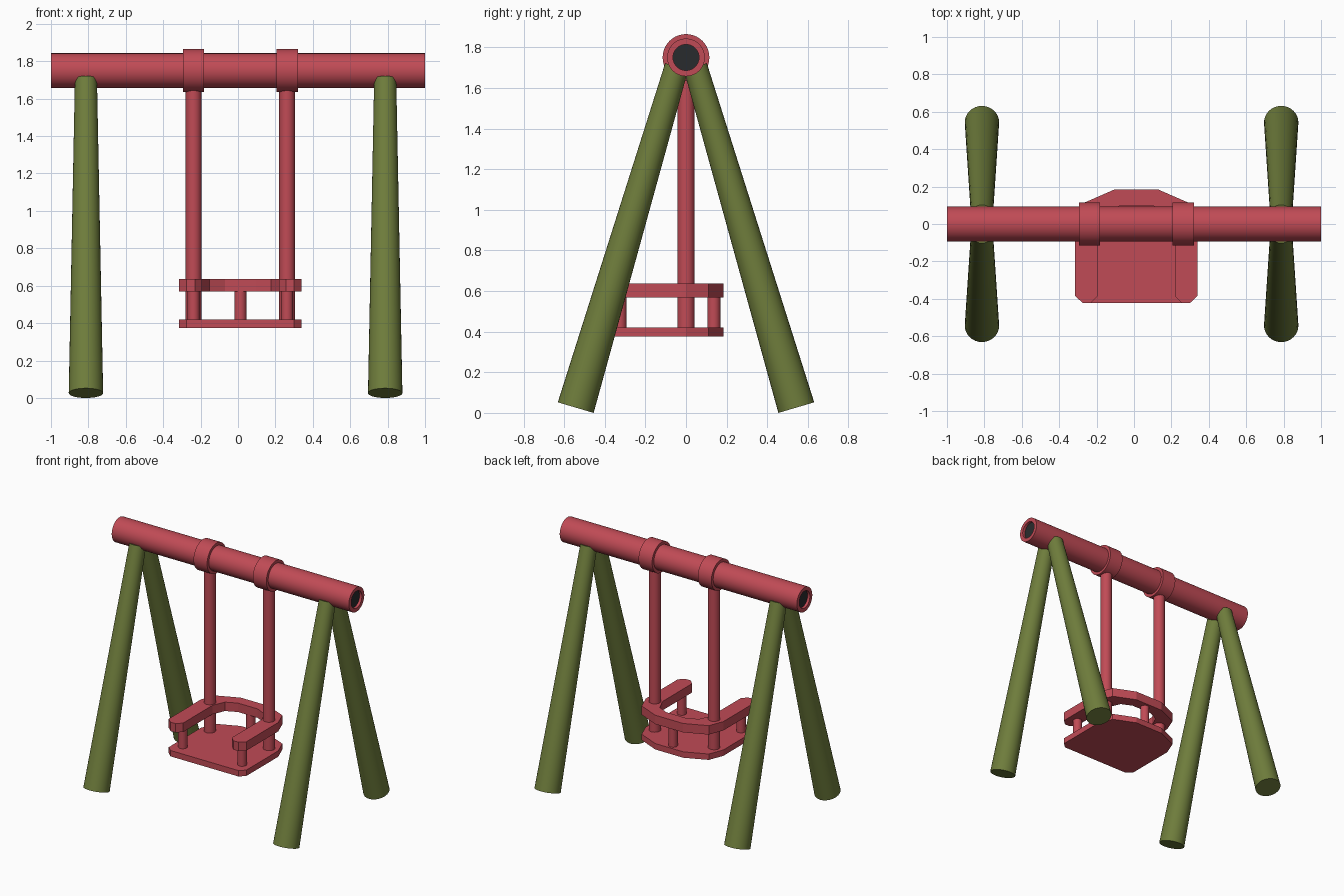
import bpy, bmesh, math
from mathutils import Vector

if "Cube" in bpy.data.objects:
    bpy.data.objects.remove(bpy.data.objects["Cube"])


def material(name, rgb):
    m = bpy.data.materials.new(name)
    m.diffuse_color = (*rgb, 1)
    m.use_nodes = True
    m.node_tree.nodes["Principled BSDF"].inputs["Base Color"].default_value = m.diffuse_color
    return m


RED = material("red paint", (0.53, 0.070, 0.092))
OLIVE = material("olive green", (0.158, 0.205, 0.045))
DARK = material("dark grey", (0.022, 0.024, 0.026))


def finish(bm, name, mat, smooth=False):
    bmesh.ops.recalc_face_normals(bm, faces=bm.faces)
    me = bpy.data.meshes.new(name)
    bm.to_mesh(me)
    bm.free()
    ob = bpy.data.objects.new(name, me)
    bpy.context.collection.objects.link(ob)
    me.materials.append(mat)
    if smooth:
        bpy.ops.object.select_all(action='DESELECT')
        ob.select_set(True)
        bpy.context.view_layer.objects.active = ob
        bpy.ops.object.shade_smooth_by_angle(angle=math.radians(35))
    return ob


def lathe(name, start, direction, profile, mat, seg=32):
    """Revolve (radius, distance along axis) points; both ends are capped."""
    axis = Vector(direction).normalized()
    rot = axis.to_track_quat('Z', 'Y')
    bm = bmesh.new()
    rings = []
    for r, h in profile:
        rings.append([bm.verts.new(Vector(start) + rot @ Vector(
            (r * math.cos(math.tau * i / seg), r * math.sin(math.tau * i / seg), h)))
            for i in range(seg)])
    for a, b in zip(rings, rings[1:]):
        for i in range(seg):
            j = (i + 1) % seg
            bm.faces.new((a[i], a[j], b[j], b[i]))
    bm.faces.new(rings[0])
    bm.faces.new(rings[-1])
    return finish(bm, name, mat, True)


def rod(name, p, q, r0, r1, mat, seg=32):
    d = Vector(q) - Vector(p)
    return lathe(name, p, d, [(r0, 0), (r1, d.length)], mat, seg)


def slab(name, outline, z0, z1, mat):
    bm = bmesh.new()
    f = bm.faces.new([bm.verts.new((x, y, z0)) for x, y in outline])
    top = bmesh.ops.extrude_face_region(bm, geom=[f])
    bmesh.ops.translate(bm, vec=(0, 0, z1 - z0),
                        verts=[v for v in top['geom'] if isinstance(v, bmesh.types.BMVert)])
    return finish(bm, name, mat)


CX = 0.0125   # swing centre in x
BZ = 1.75     # beam height

# top beam with recessed dark ends
R, B, D = 0.093, 0.064, 0.02
beam = lathe("top_beam", (-1, 0, BZ), (1, 0, 0),
             [(B, D), (B, 0), (R, 0), (R, 2), (B, 2), (B, 2 - D)], RED, 40)
beam.data.materials.append(DARK)
for f in beam.data.polygons:
    if len(f.vertices) > 4:
        f.material_index = 1

# four splayed tapering legs
for side, x in (("left", -0.813), ("right", 0.787)):
    for end, s in (("front", -1), ("back", 1)):
        rod(f"{end}_{side}_leg", (x, s * 0.543, 0.026), (x, s * 0.046, 1.705),
            0.092, 0.059, OLIVE)

# collars, hanging poles and front arm posts
for side, s in (("left", -1), ("right", 1)):
    x = CX + s * 0.25
    rod(f"{side}_collar", (x - 0.057, 0, BZ), (x + 0.057, 0, BZ), 0.115, 0.115, RED, 40)
    rod(f"{side}_pole", (x, 0, 0.41), (x, 0, BZ - 0.08), 0.042, 0.042, RED)
    rod(f"{side}_arm_post", (x, -0.325, 0.41), (x, -0.325, 0.58), 0.032, 0.032, RED)
rod("back_post", (CX, 0.137, 0.41), (CX, 0.137, 0.58), 0.032, 0.032, RED)

# seat and horseshoe rail share the outer outline
outer = [(0.287, -0.422), (0.327, -0.385), (0.327, 0.0), (0.283, 0.112), (0.118, 0.184)]
inner = [(0.083, 0.100), (0.165, 0.062), (0.206, -0.03), (0.206, -0.385), (0.243, -0.422)]


def shift(points, s):
    return [(CX + s * x, y) for x, y in points]


slab("seat", shift(outer, 1) + shift(outer[::-1], -1), 0.375, 0.42, RED)
slab("arm_rail", shift(outer, 1) + shift(outer[::-1], -1)
     + shift(inner[::-1], -1) + shift(inner, 1), 0.568, 0.636, RED)
